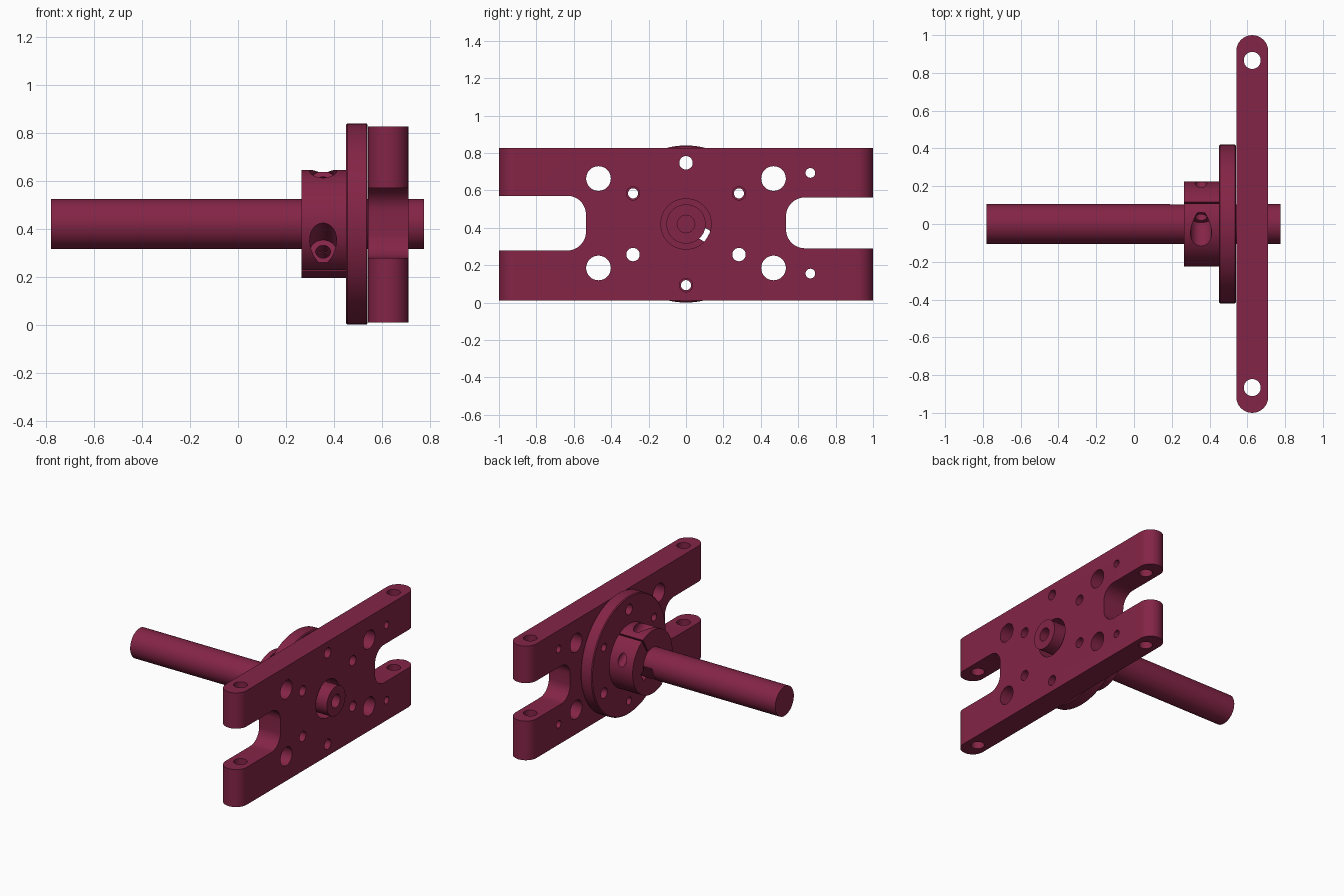
import bpy, bmesh
from math import pi, sin, cos, radians
from mathutils import Vector

cube = bpy.data.objects.get("Cube")
if cube:
    bpy.data.objects.remove(cube, do_unlink=True)

mat = bpy.data.materials.new("burgundy")
mat.use_nodes = True
COLOUR = (0.23, 0.018, 0.061, 1)
mat.diffuse_color = COLOUR
mat.node_tree.nodes["Principled BSDF"].inputs["Base Color"].default_value = COLOUR

AXIS_Z = 0.42
CLAMP = radians(-30)                       # direction of the clamp screws
D = Vector((0, cos(CLAMP), sin(CLAMP)))    # along the screws
U = Vector((0, -sin(CLAMP), cos(CLAMP)))   # along the slit
X = Vector((1, 0, 0))


def prism(name, points, extrude):
    """Extrude a closed outline along a vector."""
    bm = bmesh.new()
    face = bm.faces.new([bm.verts.new(p) for p in points])
    out = bmesh.ops.extrude_face_region(bm, geom=[face])
    moved = [g for g in out["geom"] if isinstance(g, bmesh.types.BMVert)]
    bmesh.ops.translate(bm, verts=moved, vec=extrude)
    bmesh.ops.recalc_face_normals(bm, faces=bm.faces)
    mesh = bpy.data.meshes.new(name)
    bm.to_mesh(mesh)
    bm.free()
    obj = bpy.data.objects.new(name, mesh)
    bpy.context.collection.objects.link(obj)
    mesh.materials.append(mat)
    return obj


def rod(name, start, end, radius, sides=32):
    start, end = Vector(start), Vector(end)
    axis = (end - start).normalized()
    a = axis.orthogonal().normalized()
    b = axis.cross(a)
    ring = [start + radius * (cos(2 * pi * i / sides) * a + sin(2 * pi * i / sides) * b)
            for i in range(sides)]
    return prism(name, ring, end - start)


def x_rod(name, x0, x1, radius, y=0, z=AXIS_Z, sides=32):
    return rod(name, (x0, y, z), (x1, y, z), radius, sides)


def block(name, x0, x1, d0, d1, width):
    """Box lined up with the clamp direction, d0 to d1 along it."""
    c = Vector((x0, 0, AXIS_Z))
    h = width / 2
    pts = [c + D * d + U * u for d, u in ((d0, -h), (d1, -h), (d1, h), (d0, h))]
    return prism(name, pts, X * (x1 - x0))


def modify(obj, kind, **settings):
    bpy.context.view_layer.objects.active = obj
    mod = obj.modifiers.new(kind.lower(), kind)
    for key, value in settings.items():
        setattr(mod, key, value)
    bpy.ops.object.modifier_apply(modifier=mod.name)


def cut(obj, *cutters):
    for cutter in cutters:
        modify(obj, "BOOLEAN", operation="DIFFERENCE", solver="EXACT", object=cutter)
        bpy.data.objects.remove(cutter, do_unlink=True)


def smooth(obj):
    bpy.ops.object.select_all(action="DESELECT")
    obj.select_set(True)
    bpy.context.view_layer.objects.active = obj
    bpy.ops.object.shade_smooth_by_angle(angle=radians(30))


# Mounting plate with fully rounded ends
PX, PR, PZ0, PZ1 = 0.626, 0.084, 0.01, 0.827
outline = []
for side in (1, -1):
    for i in range(17):
        t = pi * i / 16 + (0 if side > 0 else pi)
        outline.append((PX + PR * cos(t), side * (1 - PR) + PR * sin(t), PZ0))
plate = prism("mounting_plate", outline, Vector((0, 0, PZ1 - PZ0)))

# Open slots at both ends with rounded inner corners
for side, low, high in ((-1, 0.278, 0.571), (1, 0.29, 0.562)):
    r = 0.1
    pts = [(0.4, side * 1.2, low)]
    for i in range(13):
        t = pi / 2 * i / 12
        pts.append((0.4, side * (0.535 + r - r * sin(t)), low + r - r * cos(t)))
    for i in range(13):
        t = pi / 2 * i / 12
        pts.append((0.4, side * (0.535 + r - r * cos(t)), high - r + r * sin(t)))
    pts.append((0.4, side * 1.2, high))
    cut(plate, prism("slot_cutter", pts, X * 0.5))

# Plate holes
bolt_ring = [(0.327 * cos(radians(a)), AXIS_Z + 0.327 * sin(radians(a)))
             for a in range(30, 390, 60)]
cut(plate, x_rod("bore_cutter", 0.4, 0.9, 0.135, sides=48))
for y, z in bolt_ring:
    cut(plate, x_rod("bolt_cutter", 0.4, 0.9, 0.036, y, z))
for z in (0.185, 0.663):
    for side in (-1, 1):
        cut(plate, x_rod("large_cutter", 0.4, 0.9, 0.066, side * 0.468, z))
for z in (0.155, 0.693):
    cut(plate, x_rod("small_cutter", 0.4, 0.9, 0.026, 0.665, z))
for side in (-1, 1):
    y = side * 0.866
    cut(plate, rod("end_cutter", (PX, y, -0.1), (PX, y, 1), 0.045))
smooth(plate)

# Flange disc
flange = x_rod("flange_disc", 0.45, 0.541, 0.42, sides=96)
modify(flange, "BEVEL", width=0.006, segments=1, limit_method="ANGLE")
cut(flange, x_rod("bore_cutter", 0.3, 0.9, 0.105, sides=48),
    block("keyway_cutter", 0.3, 0.9, 0.05, 0.134, 0.066))
for i, (y, z) in enumerate(bolt_ring):
    radius = 0.027 if i in (0, 2, 4) else 0.037
    cut(flange, x_rod("bolt_cutter", 0.3, 0.9, radius, y, z))
smooth(flange)

# Split clamp hub with two cross screw bores
hub = x_rod("clamp_hub", 0.265, 0.451, 0.225, sides=64)
cut(hub, x_rod("bore_cutter", 0.1, 0.6, 0.105, sides=48),
    block("keyway_cutter", 0.1, 0.6, 0.05, 0.134, 0.066),
    block("slit_cutter", 0.1, 0.6, -0.005, 0.005, 0.8))
for side in (-1, 1):
    c = Vector((0.355, 0, AXIS_Z)) + U * side * 0.165
    cut(hub, rod("counterbore_cutter", c - D * 0.4, c - D * 0.055, 0.056),
        rod("screw_cutter", c - D * 0.4, c + D * 0.4, 0.031))
smooth(hub)

# Shaft with a flat inside the clamp and a centre hole in the short end
shaft = x_rod("shaft", -0.78, 0.776, 0.105, sides=48)
cut(shaft, block("flat_cutter", 0.19, 0.545, 0.085, 0.2, 0.4),
    x_rod("centre_cutter", 0.66, 0.9, 0.047))
smooth(shaft)
